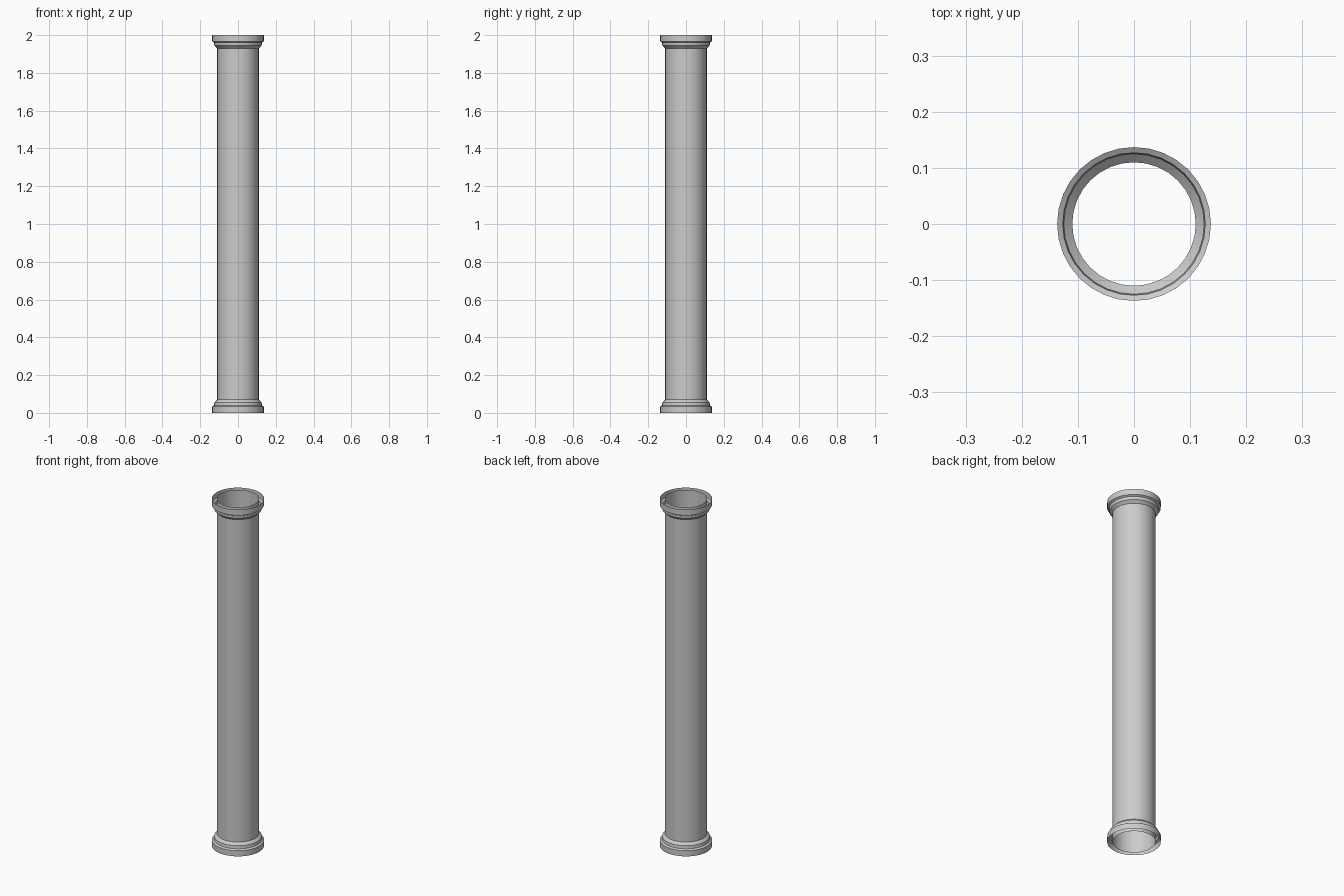
import bpy, bmesh, math

if "Cube" in bpy.data.objects:
    bpy.data.objects.remove(bpy.data.objects["Cube"])

SIDES = 32


def revolve(name, profile):
    """Open surface of revolution from (radius, z) points listed bottom to top."""
    bm = bmesh.new()
    rings = [[bm.verts.new((r * math.cos(2 * math.pi * i / SIDES),
                            r * math.sin(2 * math.pi * i / SIDES), z))
              for i in range(SIDES)] for r, z in profile]
    for low, high in zip(rings, rings[1:]):
        for i in range(SIDES):
            j = (i + 1) % SIDES
            bm.faces.new((low[i], low[j], high[j], high[i]))
    mesh = bpy.data.meshes.new(name)
    bm.to_mesh(mesh)
    bm.free()
    obj = bpy.data.objects.new(name, mesh)
    bpy.context.collection.objects.link(obj)
    # smooth around the column, crisp between mouldings
    bpy.context.view_layer.objects.active = obj
    obj.select_set(True)
    bpy.ops.object.shade_smooth_by_angle(angle=math.radians(25))
    obj.select_set(False)
    return obj


# open tube running the full height
revolve("shaft", [(0.11, 0), (0.11, 2)])

# stepped collars around each end, mirrored top to bottom
collar = [(0.137, 0), (0.137, 0.033), (0.127, 0.039), (0.125, 0.056), (0.11, 0.07)]
revolve("base_collar", collar)
revolve("top_collar", [(r, 2 - z) for r, z in reversed(collar)])
